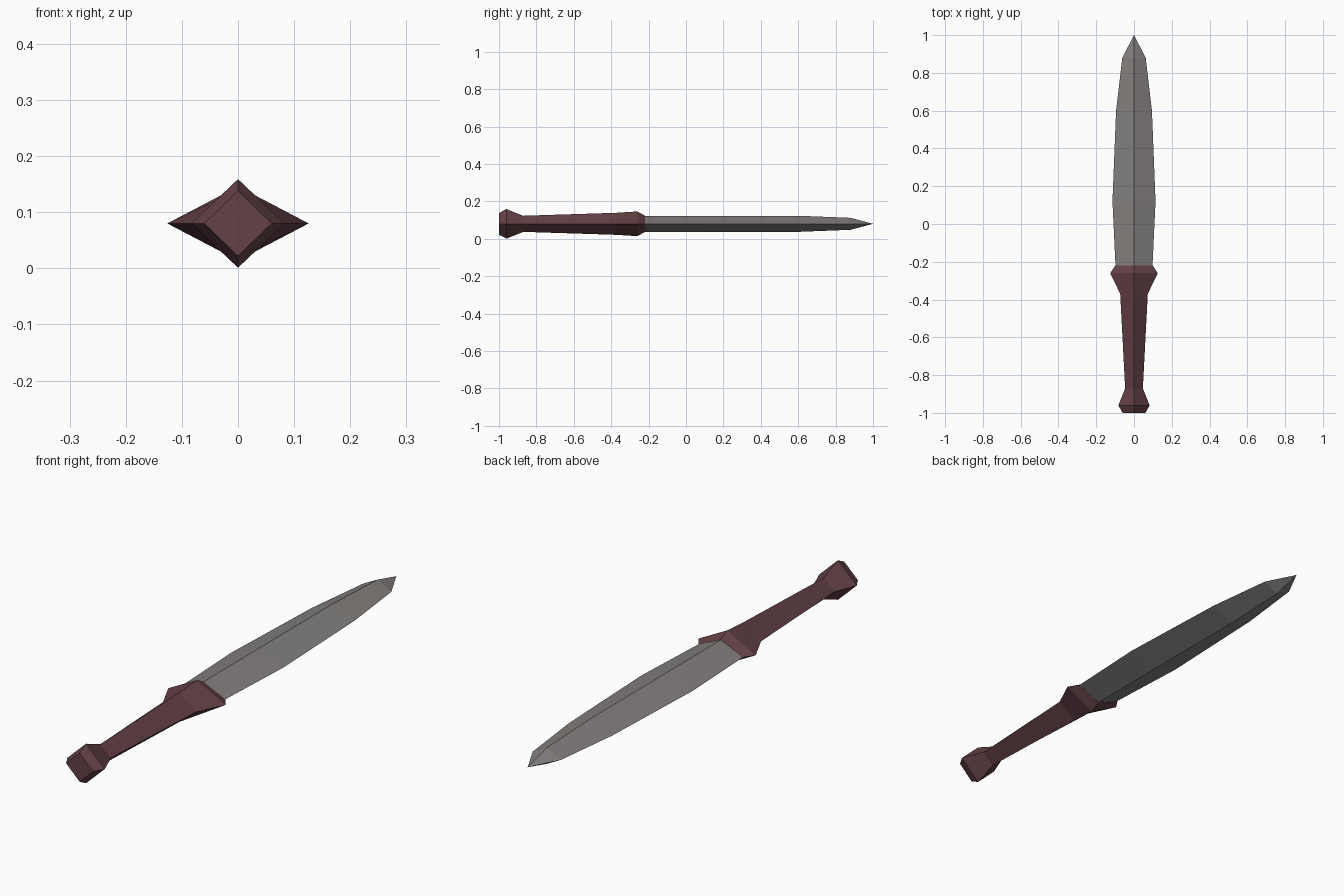
import bpy
import bmesh

default = bpy.data.objects.get("Cube")
if default:
    bpy.data.objects.remove(default, do_unlink=True)

MID_Z = 0.08  # height of the dagger's long axis


def make_material(name, rgb):
    mat = bpy.data.materials.new(name)
    mat.use_nodes = True
    color = (*rgb, 1)
    mat.diffuse_color = color
    bsdf = next(n for n in mat.node_tree.nodes if n.type == "BSDF_PRINCIPLED")
    bsdf.inputs["Base Color"].default_value = color
    return mat


def diamond_loft(name, stations, mat, tip=None):
    """Loft diamond sections (y, half width, half height) along y, with an optional point."""
    bm = bmesh.new()
    rings = []
    for y, w, h in stations:
        corners = ((w, 0), (0, h), (-w, 0), (0, -h))
        rings.append([bm.verts.new((x, y, MID_Z + z)) for x, z in corners])
    for a, b in zip(rings, rings[1:]):
        for i in range(4):
            j = (i + 1) % 4
            bm.faces.new((a[i], a[j], b[j], b[i]))
    bm.faces.new(rings[0])
    if tip is None:
        bm.faces.new(rings[-1])
    else:
        point = bm.verts.new((0, tip, MID_Z))
        for i in range(4):
            bm.faces.new((rings[-1][i], rings[-1][(i + 1) % 4], point))
    bmesh.ops.recalc_face_normals(bm, faces=bm.faces)
    mesh = bpy.data.meshes.new(name)
    bm.to_mesh(mesh)
    bm.free()
    mesh.materials.append(mat)
    obj = bpy.data.objects.new(name, mesh)
    bpy.context.collection.objects.link(obj)
    return obj


steel = make_material("dull steel", (0.225, 0.212, 0.205))
leather = make_material("dark red brown", (0.125, 0.052, 0.06))

# Pommel, tapered grip and flared guard
diamond_loft("handle", [
    (-1.0, 0.06, 0.058),
    (-0.96, 0.083, 0.079),
    (-0.87, 0.047, 0.043),
    (-0.37, 0.073, 0.059),
    (-0.26, 0.126, 0.066),
    (-0.22, 0.099, 0.044),
], leather)

# Leaf-shaped blade with a centre ridge
diamond_loft("blade", [
    (-0.22, 0.098, 0.043),
    (0.12, 0.114, 0.043),
    (0.6, 0.095, 0.043),
    (0.88, 0.062, 0.032),
], steel, tip=1.0)
